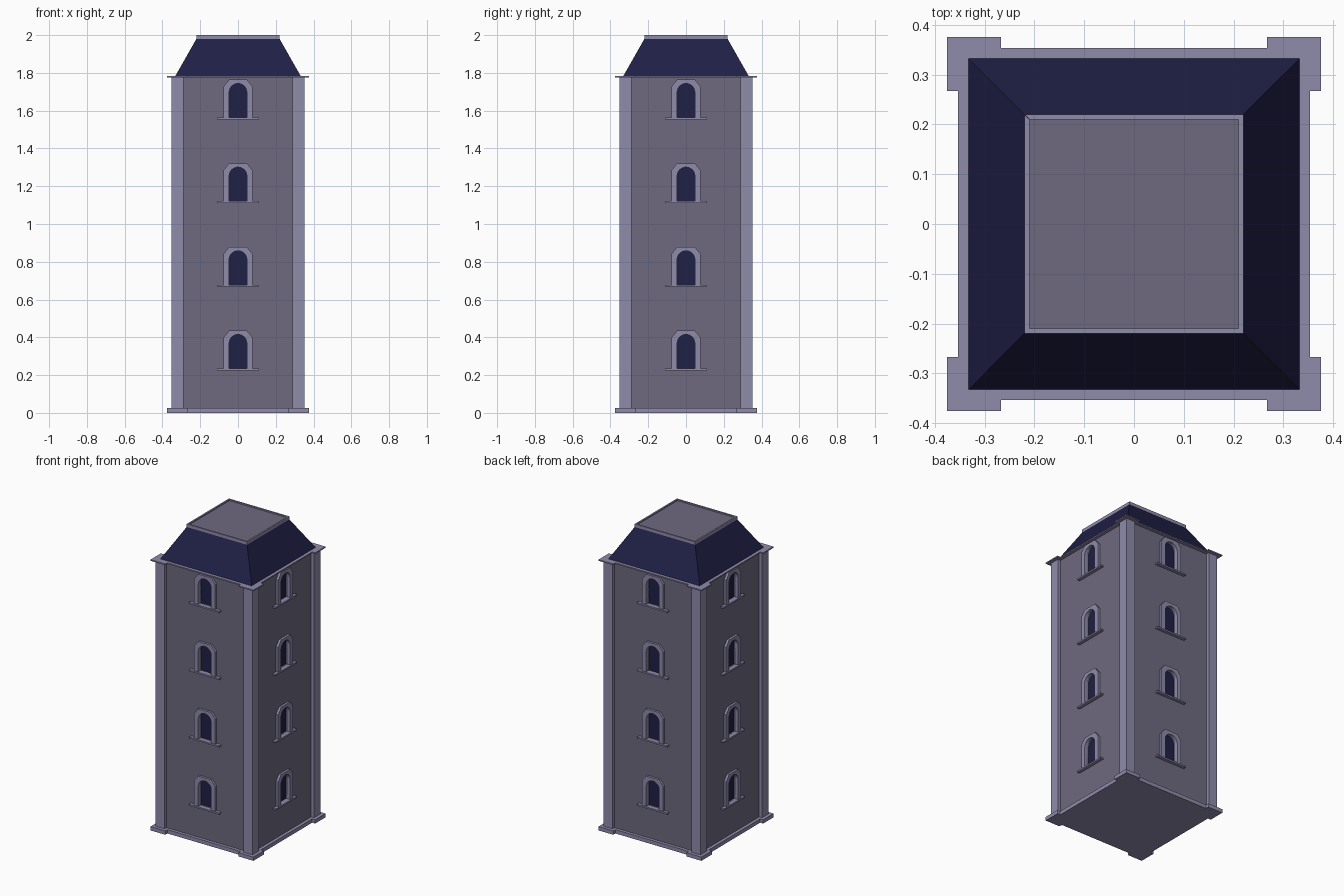
import bpy, bmesh
from math import pi, sin, cos
from mathutils import Matrix

if "Cube" in bpy.data.objects:
    bpy.data.objects.remove(bpy.data.objects["Cube"])


def material(name, rgb):
    m = bpy.data.materials.new(name)
    m.diffuse_color = (*rgb, 1)
    m.use_nodes = True
    m.node_tree.nodes["Principled BSDF"].inputs["Base Color"].default_value = m.diffuse_color
    return m


STONE = material("wall_stone", (0.156, 0.144, 0.216))
TRIM = material("pale_trim", (0.275, 0.258, 0.407))
DARK = material("dark_slate", (0.014, 0.014, 0.062))
TURNS = [Matrix.Rotation(i * pi / 2, 4, 'Z') for i in range(4)]


def prism(bm, lower, upper=None, transform=Matrix()):
    """Closed solid between two matching 3D outlines."""
    a = [bm.verts.new(transform @ Matrix.Translation(p).to_translation()) for p in lower]
    b = [bm.verts.new(transform @ Matrix.Translation(p).to_translation()) for p in upper]
    bm.faces.new(a[::-1])
    bm.faces.new(b)
    n = len(a)
    for i in range(n):
        j = (i + 1) % n
        bm.faces.new((a[i], a[j], b[j], b[i]))


def finish(name, bm, mat):
    bmesh.ops.recalc_face_normals(bm, faces=bm.faces)
    me = bpy.data.meshes.new(name)
    bm.to_mesh(me)
    bm.free()
    me.materials.append(mat)
    ob = bpy.data.objects.new(name, me)
    bpy.context.collection.objects.link(ob)
    return ob


def slab(name, outline, z0, z1, mat, top_scale=1.0):
    bm = bmesh.new()
    prism(bm, [(x, y, z0) for x, y in outline],
          [(x * top_scale, y * top_scale, z1) for x, y in outline])
    return finish(name, bm, mat)


def square(h):
    return [(-h, -h), (h, -h), (h, h), (-h, h)]


def stepped_square(inner, outer, edge):
    """Square plan with a block projecting at each corner."""
    corner = [(edge, -inner), (edge, -outer), (outer, -outer), (outer, -edge), (inner, -edge)]
    pts = []
    for k in range(4):
        pts += corner
        corner = [(-y, x) for x, y in corner]
    return pts


def facade(name, outline, sills, near, far, mat):
    """Extrude an (x, z) outline at every window on all four sides."""
    bm = bmesh.new()
    for turn in TURNS:
        for s in sills:
            prism(bm, [(x, -near, z + s) for x, z in outline],
                  [(x, -far, z + s) for x, z in outline], turn)
    return finish(name, bm, mat)


WALL, PIER = 0.332, 0.353
SILLS = [0.235 + 0.443 * i for i in range(4)]

# Tower body, plinth and cornice
walls = slab("tower_walls", square(WALL), 0.002, 1.78, STONE)
plan = stepped_square(WALL + 0.021, 0.375, 0.267)
slab("base_plinth", plan, 0.0, 0.025, TRIM)
slab("cornice", plan, 1.775, 1.783, TRIM)

# Corner pilasters
bm = bmesh.new()
c0, c1 = 0.288, PIER
for turn in TURNS:
    foot = [(c0, -c1), (c1, -c1), (c1, -c0), (c0, -c0)]
    prism(bm, [(x, y, 0.02) for x, y in foot], [(x, y, 1.778) for x, y in foot], turn)
finish("corner_pilasters", bm, TRIM)

# Arched windows: recess, dark pane, chamfered surround and sill
R, SPRING = 0.047, 0.133
arc = [(R * cos(pi * i / 12), SPRING + R * sin(pi * i / 12)) for i in range(13)]
opening = [(-R, 0), (R, 0)] + arc
surround = [(R, 0), (0.077, 0), (0.077, 0.163), (0.047, 0.2), (-0.047, 0.2),
            (-0.077, 0.163), (-0.077, 0), (-R, 0)] + arc[::-1]
cutter = facade("window_cutter", opening, SILLS, 0.36, 0.312, DARK)
cutter.hide_render = True
cutter.hide_viewport = True
cut = walls.modifiers.new("window_recesses", 'BOOLEAN')
cut.operation = 'DIFFERENCE'
cut.solver = 'EXACT'
cut.object = cutter
facade("window_panes", opening, SILLS, 0.318, 0.309, DARK)
facade("window_surrounds", surround, SILLS, 0.347, 0.325, TRIM)
sill = [(-0.11, -0.01), (0.11, -0.01), (0.11, 0), (-0.11, 0)]
facade("window_sills", sill, SILLS, 0.353, 0.318, TRIM)

# Truncated hip roof with a rimmed flat cap
slab("hip_roof", square(0.333), 1.782, 1.98, DARK, 0.22 / 0.333)
slab("roof_deck", square(0.212), 1.978, 1.992, STONE)
bm = bmesh.new()
for turn in TURNS:
    rim = [(-0.22, -0.22), (0.22, -0.22), (0.21, -0.21), (-0.21, -0.21)]
    prism(bm, [(x, y, 1.978) for x, y in rim], [(x, y, 2.0) for x, y in rim], turn)
finish("roof_rim", bm, TRIM)
